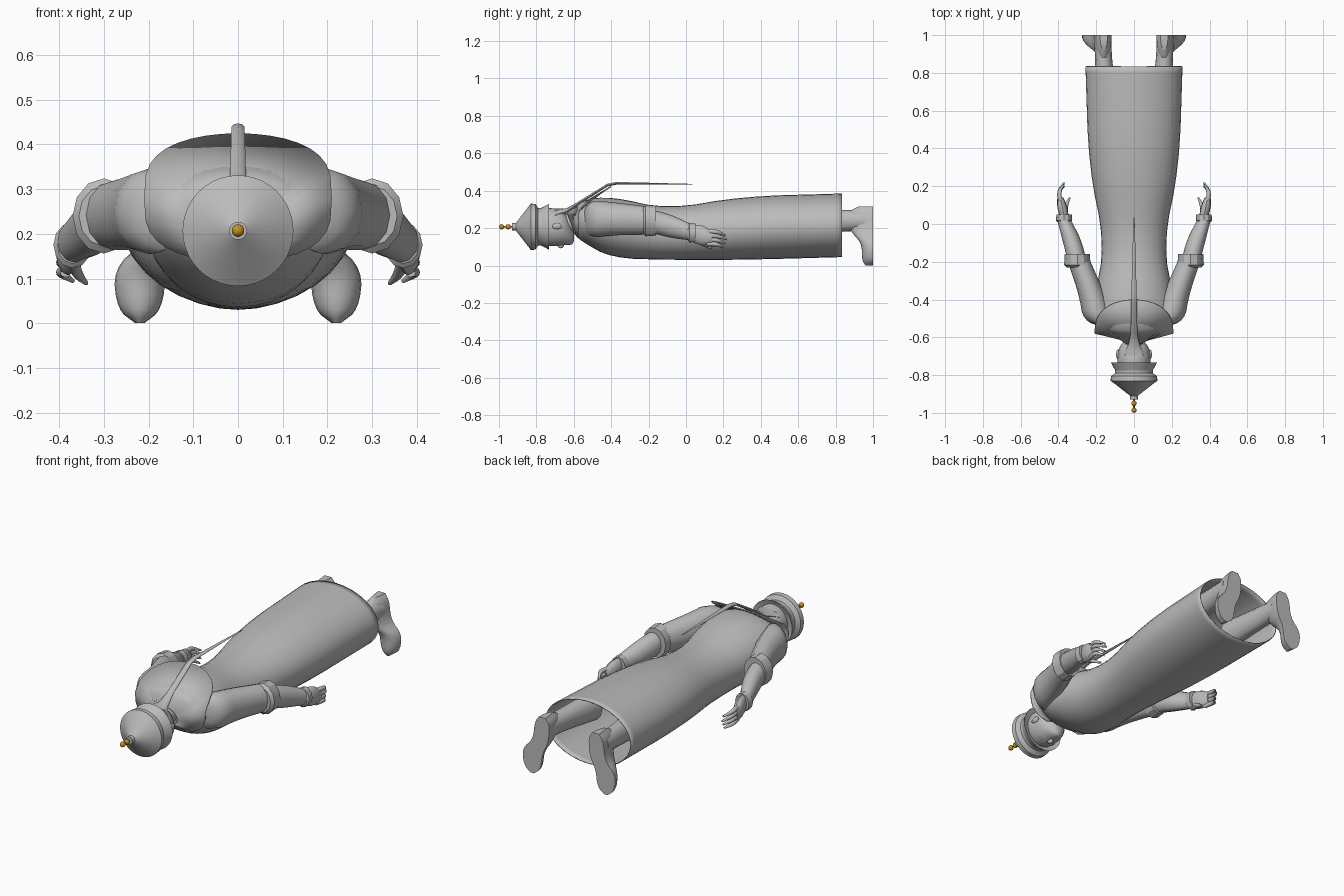
import bpy, bmesh
from math import sin, cos, pi, radians

startup_cube = bpy.data.objects.get("Cube")
if startup_cube:
    bpy.data.objects.remove(startup_cube, do_unlink=True)


def material(name, colour):
    made = bpy.data.materials.new(name)
    made.use_nodes = True
    made.diffuse_color = colour
    made.node_tree.nodes["Principled BSDF"].inputs["Base Color"].default_value = colour
    return made


GREY = material("plain_grey", (.5, .5, .5, 1))
GOLD = material("gold", (.6, .28, .01, 1))


def rounded(keys):
    """Soften a row of control values by cutting its corners twice."""
    for _ in range(2):
        cut = [keys[0]]
        for start, end in zip(keys, keys[1:]):
            for part in (.25, .75):
                cut.append(tuple(a + (b - a) * part for a, b in zip(start, end)))
        keys = cut + [keys[-1]]
    return keys


def oval(x, y, z, width, height, sides=20):
    """Upright ring facing along the body."""
    turns = [2 * pi * side / sides for side in range(sides)]
    return [(x + width * cos(turn), y, z + height * sin(turn)) for turn in turns]


def finish(part, colour=GREY, mirror=False, angle=40):
    bpy.ops.object.select_all(action="DESELECT")
    part.select_set(True)
    bpy.context.view_layer.objects.active = part
    part.data.materials.append(colour)
    bpy.ops.object.shade_smooth_by_angle(angle=radians(angle))
    if mirror:
        part.modifiers.new("other_side", "MIRROR")


def loft(name, rings, closed=True, open_end=False, thickness=0, **look):
    """Skin a row of rings into one surface."""
    mesh = bmesh.new()
    rows = [[mesh.verts.new(point) for point in ring] for ring in rings]
    for near, far in zip(rows, rows[1:]):
        corners = list(zip(near, far))
        following = corners[1:] + corners[:1] if closed else corners[1:]
        for (a, b), (c, d) in zip(corners, following):
            mesh.faces.new((a, c, d, b))
    if closed:
        mesh.faces.new(rows[0])
        if not open_end:
            mesh.faces.new(rows[-1])
    bmesh.ops.recalc_face_normals(mesh, faces=mesh.faces)
    data = bpy.data.meshes.new(name)
    mesh.to_mesh(data)
    mesh.free()
    part = bpy.data.objects.new(name, data)
    bpy.context.collection.objects.link(part)
    finish(part, **look)
    if thickness:
        shell = part.modifiers.new("cloth_thickness", "SOLIDIFY")
        shell.thickness = thickness
        shell.offset = -1


def limb(name, keys, stretch=1.25, **look):
    """Rounded tube through x, y, z, radius; stretch makes it deeper than wide."""
    rings = [oval(x, y, z, r, r * stretch, sides=12) for x, y, z, r in rounded(keys)]
    loft(name, rings, mirror=True, **look)


def trunk(name, keys, **look):
    """Central body form through y, half width, lowest z, highest z."""
    rings = [oval(0, y, (low + high) / 2, width, (high - low) / 2, sides=32)
             for y, width, low, high in rounded(keys)]
    loft(name, rings, **look)


def ball(name, place, size, **look):
    bpy.ops.mesh.primitive_uv_sphere_add(segments=16, ring_count=10, location=place)
    part = bpy.context.object
    part.name = name
    for vertex in part.data.vertices:
        vertex.co = [axis * scale for axis, scale in zip(vertex.co, size)]
    finish(part, **look)
    return part


# Long gown, open at the hem
trunk("gown", [(-.6, .05, .17, .29), (-.56, .2, .13, .35), (-.4, .21, .04, .37),
               (-.1, .155, .03, .3), (.3, .24, .03, .37), (.835, .257, .045, .385)],
      open_end=True, thickness=.005)

# Arms
limb("upper_sleeve", [(.12, -.55, .24, .04), (.19, -.51, .25, .08),
                      (.22, -.38, .25, .07), (.29, -.2, .24, .06)])
limb("forearm", [(.3, -.2, .24, .05), (.33, -.08, .21, .05), (.37, .02, .18, .036)])

# Turned bands at the elbow and the wrist
for name, x, y, z, radius, length in (("sleeve_cuff", .3, -.23, .24, .07, .07),
                                      ("wrist_cuff", .37, .01, .175, .043, .04)):
    rings = []
    for along, size in ((0, .8), (.2, 1), (1, .95), (1, .7)):
        wide = radius * size
        rings.append(oval(x, y + length * along, z, wide, wide * 1.2, sides=12))
    loft(name, rings, mirror=True, angle=30)

# Hands
limb("palm", [(.37, .04, .17, .024), (.38, .09, .16, .028), (.39, .14, .15, .016)], stretch=2)
for finger in range(4):
    level = .115 + .022 * finger
    reach = .22 - .01 * abs(finger - 2)
    limb("finger", [(.386, .11, level, .012), (.4, .17, level, .012),
                    (.37, reach, level - .02, .005)], stretch=1)
limb("thumb", [(.37, .05, .14, .016), (.36, .1, .11, .012), (.34, .14, .09, .005)], stretch=1)

# Legs inside the gown
limb("leg", [(.14, .6, .23, .06), (.16, .85, .24, .045), (.165, .96, .24, .045)])

# Shoes, each level a half oval standing on the flat sole
levels = rounded([(.315, .16, .02, .08), (.28, .16, .045, .15), (.18, .17, .045, .12),
                  (.12, .22, .06, .06), (.03, .22, .05, .06), (0, .22, .01, .04)])
arch = [pi * step / 10 for step in range(11)]
loft("shoe", [[(x + width * cos(turn), 1 - rise * sin(turn), z) for turn in arch]
              for z, x, width, rise in levels], mirror=True)

# Cape collar standing away from the back
neckline, collar_edge = [], []
for degrees in range(-150, 151, 10):
    turn = radians(degrees)
    z = .225 + .06 * cos(turn)
    neckline.append((.065 * sin(turn), -.53 - .38 * z, z))
    bulge = abs(cos(turn)) ** .6
    z = .28 + .145 * (bulge if cos(turn) > 0 else -bulge)
    collar_edge.append((.21 * sin(turn), max(-.58, 1.5 * z - 1.04), z))
loft("collar", [neckline, collar_edge], closed=False, thickness=.006)

# Neck and head, face turned down
trunk("neck", [(-.7, .055, .16, .28), (-.63, .045, .18, .27), (-.56, .06, .17, .3)])
trunk("head", [(-.78, .08, .12, .3), (-.72, .09, .1, .31), (-.65, .08, .11, .29),
               (-.61, .04, .11, .22), (-.6, .02, .13, .18)], angle=60)

# Face details; the paired ones are mirrored about the middle of the body
ball("nose", (0, -.67, .11), (.013, .018, .018))
ball("mouth", (0, -.64, .12), (.02, .008, .008))
for name, place, size in (("eye", (.035, -.7, .12), (.016, .009, .009)),
                          ("ear", (.085, -.69, .21), (.01, .026, .016))):
    feature = ball(name, place, size)
    opposite = feature.copy()
    opposite.location.x = -feature.location.x
    bpy.context.collection.objects.link(opposite)

# Long braid running down the back
braid = [(-.7, .27, .07), (-.64, .29, .03), (-.58, .33, .018), (-.42, .43, .015),
         (-.37, .44, .014), (.035, .435, .003)]
loft("braid", [oval(0, y, z, width, width / 2, sides=8) for y, z, width in braid])

# Hat turned around the body axis
AXIS = .207
hat = [(-.75, .08), (-.733, .122), (-.775, .1), (-.79, .1), (-.805, .122), (-.83, .124),
       (-.84, .11), (-.91, .02), (-.93, .02)]
loft("hat", [oval(0, y, AXIS, radius, radius, sides=40) for y, radius in hat], angle=25)

# Gold beads on the hat tip
for y in (-.95, -.986):
    ball("hat_bead", (0, y, AXIS), (.014, .014, .014), colour=GOLD)
loft("bead_pin", [oval(0, y, AXIS, .004, .004, sides=8) for y in (-.92, -.98)], colour=GOLD)
